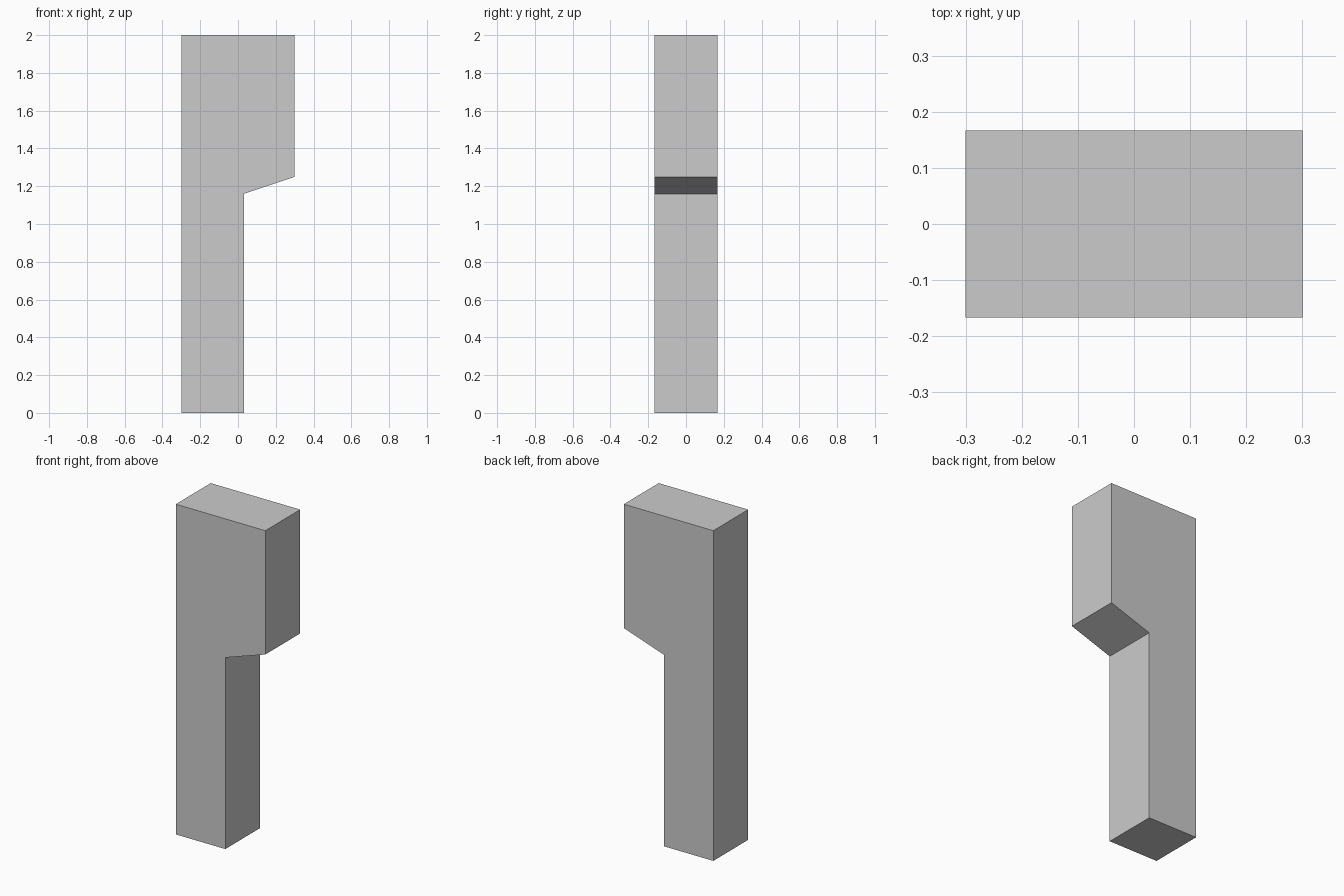
import bpy, bmesh

if "Cube" in bpy.data.objects:
    bpy.data.objects.remove(bpy.data.objects["Cube"])

HALF_DEPTH = 0.167
SEAM = 0.032


def extrude_profile(name, profile):
    """Extrude an XZ outline through the full depth."""
    bm = bmesh.new()
    face = bm.faces.new([bm.verts.new((x, -HALF_DEPTH, z)) for x, z in profile])
    result = bmesh.ops.extrude_face_region(bm, geom=[face])
    verts = [v for v in result["geom"] if isinstance(v, bmesh.types.BMVert)]
    bmesh.ops.translate(bm, verts=verts, vec=(0, 2 * HALF_DEPTH, 0))
    bmesh.ops.recalc_face_normals(bm, faces=bm.faces)
    mesh = bpy.data.meshes.new(name)
    bm.to_mesh(mesh)
    bm.free()
    obj = bpy.data.objects.new(name, mesh)
    bpy.context.collection.objects.link(obj)
    return obj


# Full-height square post
extrude_profile("post", [(-0.3, 0), (SEAM, 0), (SEAM, 2), (-0.3, 2)])

# Upper side block with sloped underside
extrude_profile("side_block", [(SEAM, 1.16), (0.3, 1.25), (0.3, 2), (SEAM, 2)])
